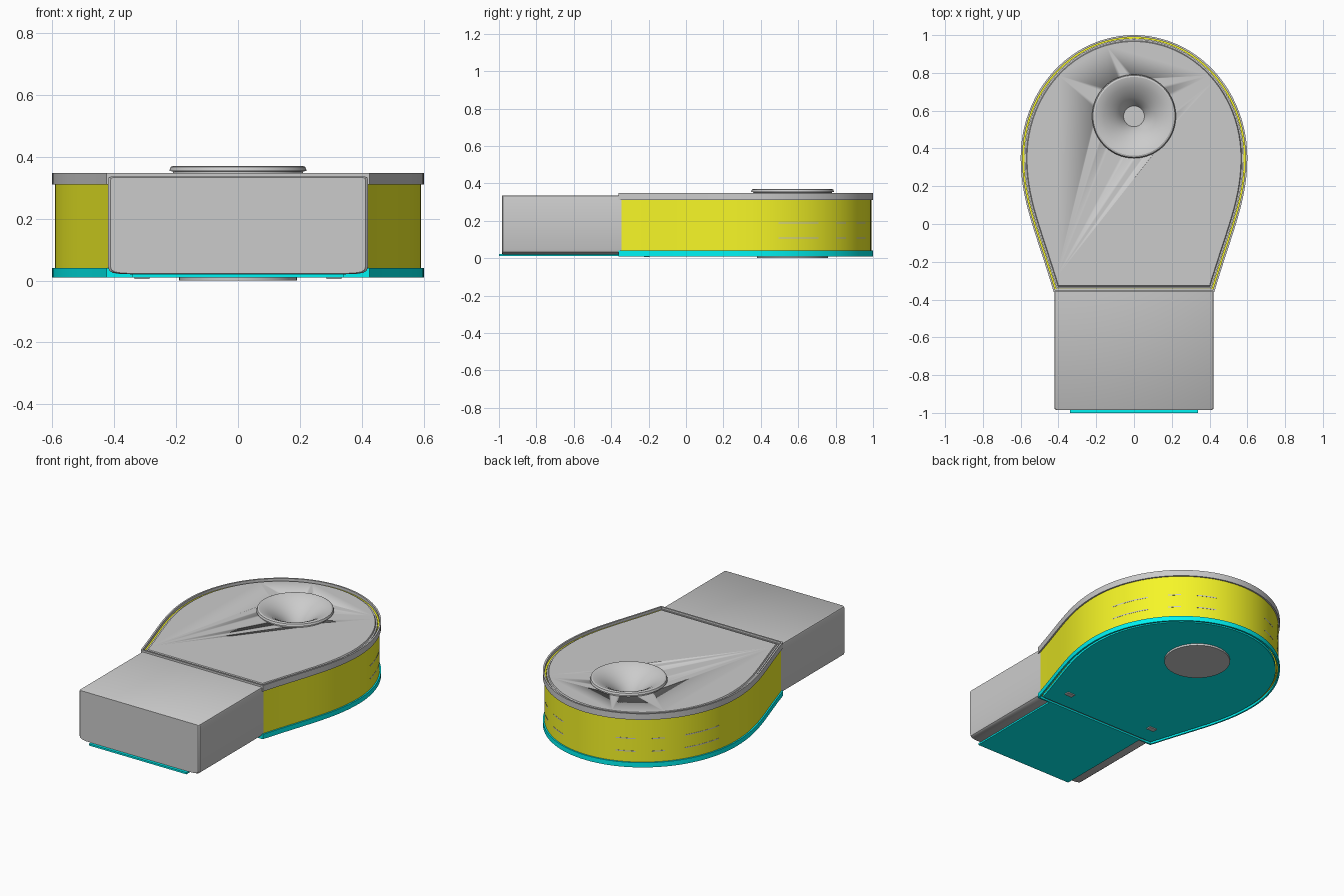
import bpy, bmesh, math
from mathutils import Vector

if "Cube" in bpy.data.objects:
    bpy.data.objects.remove(bpy.data.objects["Cube"])


def material(name, rgb):
    m = bpy.data.materials.new(name)
    m.diffuse_color = (*rgb, 1)
    m.use_nodes = True
    m.node_tree.nodes["Principled BSDF"].inputs["Base Color"].default_value = m.diffuse_color
    return m


YELLOW = material("yellow", (0.92, 0.92, 0.02))
CYAN = material("cyan", (0.0, 0.9, 0.9))


def finish(name, bm, mat=None):
    bmesh.ops.recalc_face_normals(bm, faces=bm.faces)
    me = bpy.data.meshes.new(name)
    bm.to_mesh(me)
    bm.free()
    ob = bpy.data.objects.new(name, me)
    bpy.context.collection.objects.link(ob)
    if mat:
        me.materials.append(mat)
    bpy.ops.object.select_all(action='DESELECT')
    ob.select_set(True)
    bpy.context.view_layer.objects.active = ob
    bpy.ops.object.shade_smooth_by_angle(angle=math.radians(30))
    return ob


def arc_point(t):
    return Vector((0.6 * math.cos(t), 0.35 + 0.65 * math.sin(t)))


# Teardrop outline, counter-clockwise: right taper, round back, left taper
def outline():
    ctrl = [Vector(p) for p in ((0.425, -0.36), (0.52, -0.04), (0.6, 0.12), (0.6, 0.35))]
    side = []
    for i in range(14):
        t = i / 14
        w = ((1 - t) ** 3, 3 * t * (1 - t) ** 2, 3 * t * t * (1 - t), t ** 3)
        side.append(sum((c * k for c, k in zip(ctrl, w)), Vector((0, 0))))
    arc = [arc_point(math.pi * i / 48) for i in range(49)]
    return side + arc + [Vector((-p.x, p.y)) for p in reversed(side)]


SHAPE = outline()


def inset(d):
    out, n = [], len(SHAPE)
    for i, p in enumerate(SHAPE):
        a = (p - SHAPE[i - 1]).normalized()
        b = (SHAPE[(i + 1) % n] - p).normalized()
        na, nb = Vector((-a.y, a.x)), Vector((-b.y, b.x))
        out.append(p + (na + nb) * d / (1 + na.dot(nb)))
    return out


def skin(name, loops, mat=None, closed=False):
    """Join stacked vertex loops; cap both ends or close into a ring."""
    bm = bmesh.new()
    rows = [[bm.verts.new(p) for p in loop] for loop in loops]
    pairs = list(zip(rows, rows[1:])) + ([(rows[-1], rows[0])] if closed else [])
    for r, s in pairs:
        for i in range(len(r)):
            j = (i + 1) % len(r)
            bm.faces.new((r[i], r[j], s[j], s[i]))
    if not closed:
        bm.faces.new(rows[0])
        bm.faces.new(rows[-1])
    return finish(name, bm, mat)


def layers(name, steps, mat=None, closed=False):
    return skin(name, [[(p.x, p.y, z) for p in inset(d)] for d, z in steps], mat, closed)


def band(name, d0, d1, z0, z1, mat=None):
    return layers(name, [(d0, z0), (d0, z1), (d1, z1), (d1, z0)], mat, True)


def lathe(name, profile, mat=None, n=64, cy=0.57):
    ang = [2 * math.pi * i / n for i in range(n)]
    return skin(name, [[(r * math.cos(a), cy + r * math.sin(a), z) for a in ang]
                       for r, z in profile], mat)


def box(name, c, s, mat=None):
    bm = bmesh.new()
    bmesh.ops.create_cube(bm, size=1)
    for v in bm.verts:
        v.co = Vector(c) + Vector([v.co[i] * s[i] for i in range(3)])
    return finish(name, bm, mat)


# Housing: rims, side wall, plates
band("top_rim", 0, 0.010, 0.31, 0.348)
band("side_wall", 0.009, 0.019, 0.025, 0.33, YELLOW)
band("bottom_rim", 0, 0.010, 0.01, 0.04, CYAN)
layers("bottom_plate", [(0.025, 0.012), (0.025, 0.03)], CYAN)
panel = layers("top_panel", [(0.021, 0.315), (0.021, 0.334), (0.03, 0.334), (0.034, 0.342)])

# Opening in the top panel for the funnel
cutter = lathe("funnel_cutter", [(0.205, 0.2), (0.205, 0.5)])
mod = panel.modifiers.new("opening", 'BOOLEAN')
mod.object, mod.operation = cutter, 'DIFFERENCE'
bpy.context.view_layer.objects.active = panel
bpy.ops.object.modifier_apply(modifier=mod.name)
bpy.data.objects.remove(cutter)

# Flared funnel with a small flat floor
lathe("funnel", [(0.05, 0.24), (0.204, 0.33), (0.21, 0.335), (0.21, 0.352), (0.222, 0.354),
                 (0.217, 0.367), (0.208, 0.37), (0.19, 0.366), (0.16, 0.352), (0.13, 0.333),
                 (0.10, 0.308), (0.075, 0.28), (0.06, 0.255), (0.055, 0.245)])
lathe("bottom_disc", [(0.19, 0.0), (0.19, 0.02)])

# Rectangular duct: half profile mirrored, pulled along y
half = [(0.34, 0.02), (0.38, 0.021), (0.405, 0.025), (0.416, 0.032), (0.42, 0.045),
        (0.42, 0.325), (0.417, 0.333), (0.41, 0.336)]
prof = half + [(-x, z) for x, z in reversed(half)]
skin("duct", [[(x * k, y, 0.178 + (z - 0.178) * k) for x, z in prof]
              for y, k in ((-0.345, 1), (-0.978, 1), (-0.985, 0.982))])
box("duct_bottom_plate", (0, -0.675, 0.016), (0.68, 0.65, 0.011), CYAN)

# Small clips under the bottom plate
for s in (-1, 1):
    box("clip", (s * 0.31, -0.21, 0.012), (0.05, 0.03, 0.014))

# Thin vent slits around the back of the wall
for s in (-1, 1):
    for z in (0.107, 0.187):
        for a0, a1 in ((13, 34), (45, 52), (61, 72)):
            loops = []
            for i in range(9):
                t = math.radians(a0 + (a1 - a0) * i / 8)
                p = arc_point(t)
                n = Vector((math.cos(t) / 0.6, math.sin(t) / 0.65)).normalized()
                o, q = p - n * 0.008, p - n * 0.015
                loops.append([(s * v.x, v.y, z + h) for v, h in
                              ((o, -0.003), (o, 0.003), (q, 0.003), (q, -0.003))])
            skin("vent_slit", loops)
